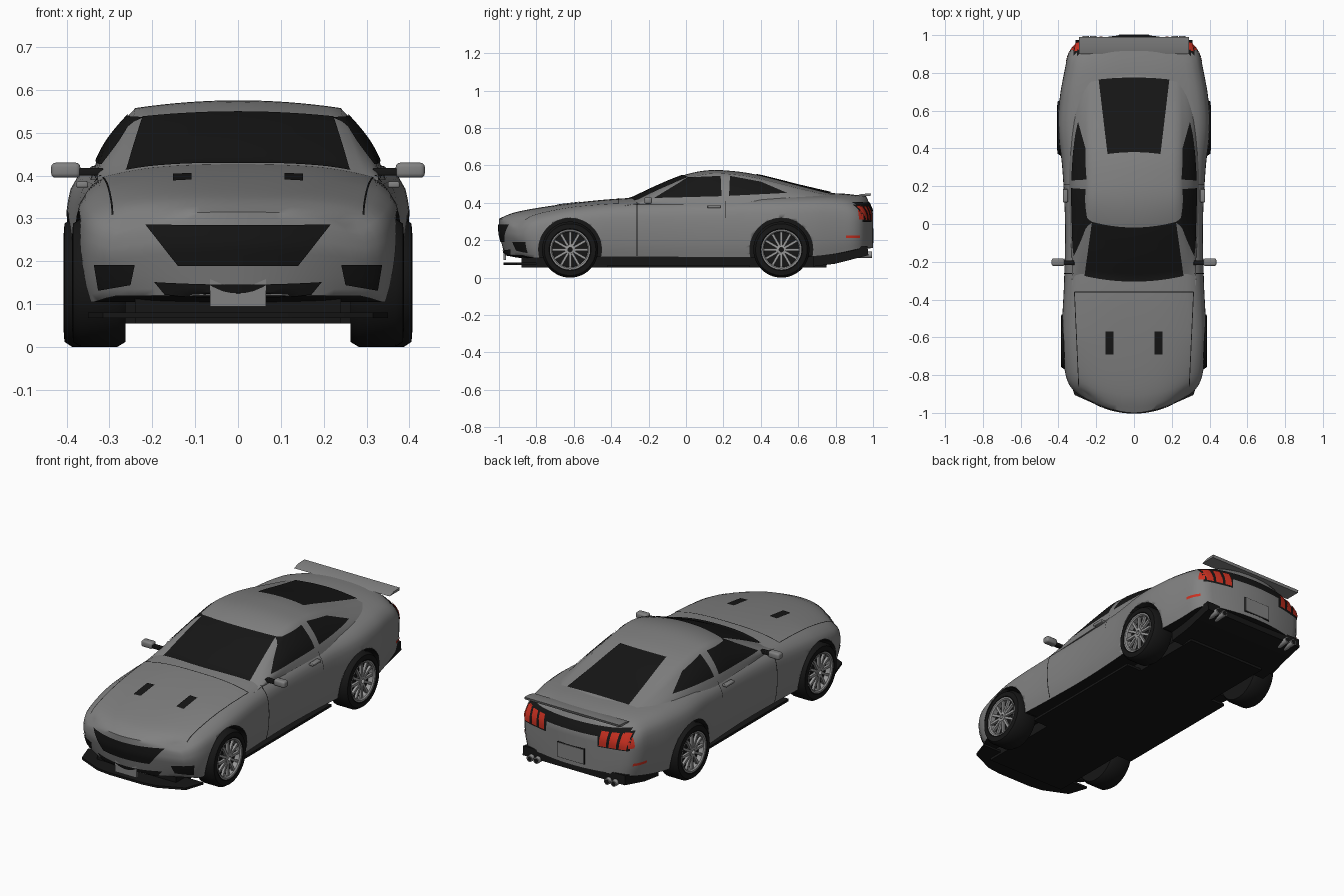
import bpy, bmesh, math
from mathutils import Vector, Matrix
from mathutils.bvhtree import BVHTree

if "Cube" in bpy.data.objects:
    bpy.data.objects.remove(bpy.data.objects["Cube"])


def material(name, *rgb):
    m = bpy.data.materials.new(name)
    m.use_nodes = True
    m.diffuse_color = (*rgb, 1)
    m.node_tree.nodes["Principled BSDF"].inputs["Base Color"].default_value = (*rgb, 1)
    return m


PAINT = material("grey paint", .22, .22, .22)
BLACK = material("black trim", .008, .008, .008)
RED = material("red lens", .6, .03, .015)
METAL = material("wheel metal", .32, .32, .32)


def finish(name, bm, mats, angle=35):
    mesh = bpy.data.meshes.new(name)
    bm.to_mesh(mesh)
    bm.free()
    ob = bpy.data.objects.new(name, mesh)
    bpy.context.collection.objects.link(ob)
    for m in mats:
        mesh.materials.append(m)
    bpy.ops.object.select_all(action='DESELECT')
    ob.select_set(True)
    bpy.context.view_layer.objects.active = ob
    bpy.ops.object.shade_smooth_by_angle(angle=math.radians(angle))
    return ob


def curve(pts, t):
    """Smooth interpolation through (position, value) pairs."""
    if t <= pts[0][0]:
        return pts[0][1]
    for i in range(len(pts) - 1):
        (a, p), (b, q) = pts[i], pts[i + 1]
        if t <= b:
            (a0, p0), (b1, q1) = pts[max(i - 1, 0)], pts[min(i + 2, len(pts) - 1)]
            h, s = b - a, (t - a) / (b - a)
            m0, m1 = (q - p0) / (b - a0) * h, (q1 - p) / (b1 - a) * h
            return (p * (2*s**3 - 3*s*s + 1) + m0 * (s**3 - 2*s*s + s)
                    + q * (3*s*s - 2*s**3) + m1 * (s**3 - s*s))
    return pts[-1][1]


trees = []


def shell(name, n, shape, mats):
    """Closed gridded box, each surface point placed by shape(u, v, w)."""
    bm, made = bmesh.new(), {}
    def vert(key):
        if key not in made:
            u, v, w = (k / m for k, m in zip(key, n))
            made[key] = bm.verts.new(shape(2*u - 1, 2*v - 1, w))
        return made[key]
    for a in range(3):
        b, c = (a + 1) % 3, (a + 2) % 3
        for end in (0, n[a]):
            for p in range(n[b]):
                for q in range(n[c]):
                    ring = []
                    for dp, dq in ((0, 0), (1, 0), (1, 1), (0, 1)):
                        key = [end] * 3
                        key[b], key[c] = p + dp, q + dq
                        ring.append(vert(tuple(key)))
                    bm.faces.new(ring)
    bmesh.ops.recalc_face_normals(bm, faces=bm.faces)
    for f in bm.faces:
        f.material_index = 1 if f.normal.z < -.7 else 0
    trees.append(BVHTree.FromBMesh(bm))
    return finish(name, bm, mats, 50)


# lower body
TOP = [(-1, .315), (-.93, .345), (-.8, .372), (-.6, .4), (-.4, .42), (-.2, .43), (.2, .44), (.6, .452), (.85, .45), (1, .435)]
BOTTOM = [(-1, .12), (-.9, .105), (-.5, .11), (.6, .11), (.8, .125), (1, .16)]
WIDTH = [(-1, .3), (-.95, .338), (-.85, .365), (-.6, .382), (-.3, .37), (0, .365), (.3, .38), (.5, .402), (.65, .395), (.85, .365), (.95, .345), (1, .31)]
SIDE = [(0, .95), (.2, .985), (.5, 1), (.75, .985), (.9, .945), (1, .85)]


def body_shape(u, v, w):
    front, back = max(0, (-v - .6) / .4), max(0, (v - .7) / .3)
    x = u * curve(WIDTH, v) * curve(SIDE, w)
    y = v + front * (.1*u*u + .05*max(0, .6 - w)) - back * (.05*u*u + .12*max(0, w - .7))
    low = curve(BOTTOM, v)
    return x, y, low + (curve(TOP, v) - .03*abs(u)**3 - low) * w


body = shell("body", (18, 64, 12), body_shape, [PAINT, BLACK])

# cabin
ROOF = [(-.36, .395), (-.3, .422), (-.15, .493), (0, .552), (.13, .575), (.28, .567), (.4, .546), (.6, .496), (.77, .456), (.88, .43)]
ROOF_W = [(-.36, .3), (-.2, .275), (0, .245), (.13, .24), (.35, .235), (.6, .235), (.88, .22)]
BELT_W = [(-.36, .32), (-.1, .335), (.3, .345), (.6, .33), (.88, .27)]


def cabin_shape(u, v, w):
    y = .26 + .62 * v
    x = u * (curve(BELT_W, y) * (1 - w) + curve(ROOF_W, y) * w + .018 * math.sin(math.pi * w))
    z = .39 + (curve(ROOF, y) - .39 - .018*u*u) * w
    return x, y + .035*u*u * min(1, max(0, (.2 - y) / .3)), z


shell("cabin", (16, 44, 8), cabin_shape, [PAINT, PAINT])

# wheel arches
WHEELS = ((-.62, .387), (.51, .407))
for y, _ in WHEELS:
    for s in (-1, 1):
        bm = bmesh.new()
        bmesh.ops.create_cone(bm, segments=48, radius1=.168, radius2=.168, depth=.3, cap_ends=True,
                              matrix=Matrix.Translation((s * .4, y, .15)) @ Matrix.Rotation(math.pi/2, 4, 'Y'))
        for f in bm.faces:
            f.material_index = 1
        cutter = finish("arch_cutter", bm, [PAINT, BLACK])
        cutter.hide_render = True
        mod = body.modifiers.new("arch", 'BOOLEAN')
        mod.object, mod.operation, mod.solver = cutter, 'DIFFERENCE', 'EXACT'
        bpy.context.view_layer.objects.active = body
        bpy.ops.object.modifier_apply(modifier="arch")
        bpy.data.objects.remove(cutter)

# panels draped on the bodywork
PROJECT = {
    "front": (lambda a, b: (a, -2, b), (0, 1, 0)), "back": (lambda a, b: (a, 2, b), (0, -1, 0)),
    "top": (lambda a, b: (a, b, 2), (0, 0, -1)),
    "left": (lambda a, b: (2, a, b), (-1, 0, 0)), "right": (lambda a, b: (-2, a, b), (1, 0, 0))}


def panel(name, mat, view, quad, n=(10, 6), bow=0, off=.004):
    place, ray = PROJECT[view]
    ray, quad = Vector(ray), [Vector(p) for p in quad]
    bm, grid = bmesh.new(), []
    for j in range(n[1] + 1):
        row, t = [], j / n[1]
        for i in range(n[0] + 1):
            s = i / n[0]
            p = quad[0].lerp(quad[1], s).lerp(quad[3].lerp(quad[2], s), t)
            start = Vector(place(p.x, p.y - bow * (1 - (2*s - 1)**2)))
            hits = [h for h in (t.ray_cast(start, ray) for t in trees) if h[0]]
            if hits:
                hit = min(hits, key=lambda h: h[3])
            else:
                hit = min((t.find_nearest(start + ray * 1.1) for t in trees), key=lambda h: h[3])
            row.append(bm.verts.new(hit[0] + hit[1] * off * .5 - ray * off * .5))
        grid.append(row)
    for r0, r1 in zip(grid, grid[1:]):
        for i in range(n[0]):
            f = bm.faces.new((r0[i], r0[i+1], r1[i+1], r1[i]))
            f.normal_update()
            if f.normal.dot(ray) > 0:
                f.normal_flip()
    finish(name, bm, [mat])


def pair(name, mat, view, quad, **kw):
    """Same panel on both sides of the car."""
    for s, label in ((1, "left"), (-1, "right")):
        if view == "side":
            panel(f"{label}_{name}", mat, label, quad, **kw)
        else:
            panel(f"{label}_{name}", mat, view, [(s * a, b) for a, b in quad], **kw)


def rect(a0, b0, a1, b1):
    return [(a0, b0), (a1, b0), (a1, b1), (a0, b1)]


panel("windscreen", BLACK, "top", [(-.262, -.275), (.262, -.275), (.222, .012), (-.222, .012)], n=(20, 14), bow=.03)
panel("rear_window", BLACK, "top", [(-.14, .37), (.14, .37), (.187, .765), (-.187, .765)], n=(12, 16), bow=-.01)
pair("front_window", BLACK, "side", [(-.17, .425), (.19, .435), (.185, .543), (.01, .535)], n=(16, 10))
pair("rear_quarter_window", BLACK, "side", [(.23, .437), (.54, .452), (.4, .512), (.235, .543)], n=(14, 8))
pair("bonnet_vent", BLACK, "top", rect(.108, -.69, .152, -.57))
panel("bonnet_rear_seam", BLACK, "top", rect(-.315, -.362, .315, -.357), n=(24, 1), off=.003)
pair("bonnet_side_seam", BLACK, "top", [(.29, -.86), (.294, -.86), (.317, -.36), (.313, -.36)], n=(1, 24), off=.003)
pair("door_seam", BLACK, "side", rect(-.264, .115, -.259, .4), n=(1, 14), off=.003)
pair("rear_door_seam", BLACK, "side", rect(.21, .32, .213, .41), n=(1, 8), off=.003)
pair("side_marker", RED, "side", rect(.855, .212, .93, .226), n=(6, 1))
panel("grille", BLACK, "front", [(-.14, .19), (.14, .19), (.215, .285), (-.215, .285)], n=(20, 8))
panel("lower_intake", BLACK, "front", [(-.17, .122), (.17, .122), (.195, .152), (-.195, .152)], n=(20, 3), bow=.006)
pair("corner_vent", BLACK, "front", [(.25, .145), (.325, .132), (.335, .192), (.24, .192)])
panel("rear_strip", BLACK, "back", rect(-.3, .352, .3, .402), n=(24, 5))
pair("tail_lamp_surround", BLACK, "back", rect(.155, .298, .318, .39), n=(12, 6))
for i in range(3):
    x = .165 + i * .052
    pair(f"tail_lamp_{i + 1}", RED, "back", [(x, .305), (x + .038, .305), (x + .044, .382), (x + .006, .382)], off=.009)
pair("tail_lamp_return", RED, "side", [(.925, .31), (.95, .31), (.94, .385), (.915, .385)])


# solid fittings
def block(name, mat, lo, hi, bevel=0):
    bm = bmesh.new()
    lo, hi = Vector(lo), Vector(hi)
    bmesh.ops.create_cube(bm, size=1, matrix=Matrix.Translation((lo + hi) / 2) @ Matrix.Diagonal((*(hi - lo), 1)))
    if bevel:
        bmesh.ops.bevel(bm, geom=bm.edges[:], offset=bevel, segments=3, affect='EDGES', profile=.5)
    return finish(name, bm, [mat])


def slab(name, mat, pts, vector):
    bm = bmesh.new()
    face = bm.faces.new([bm.verts.new(p) for p in pts])
    new = bmesh.ops.extrude_face_region(bm, geom=[face])["geom"]
    bmesh.ops.translate(bm, vec=vector, verts=[v for v in new if isinstance(v, bmesh.types.BMVert)])
    bmesh.ops.recalc_face_normals(bm, faces=bm.faces)
    finish(name, bm, [mat])


block("floor", BLACK, (-.33, -.42, .055), (.33, .34, .068))
block("chassis", BLACK, (-.24, -.88, .055), (.24, .75, .115))
half = [(.1, -.975), (.18, -.965), (.315, -.905), (.35, -.8)]
slab("front_splitter", BLACK, [(x, y, .068) for x, y in half] + [(-x, y, .068) for x, y in reversed(half)], (0, 0, .012))
slab("diffuser", BLACK, [(-.31, .68, .06), (-.31, .8, .075), (-.31, .975, .12), (-.31, .97, .17), (-.31, .68, .13)], (.62, 0, 0))
block("front_plate", PAINT, (-.065, -.975, .095), (.065, -.962, .16))
block("rear_plate_frame", BLACK, (-.083, .98, .182), (.083, 1, .268))
block("rear_plate", PAINT, (-.079, .98, .186), (.079, 1.003, .264))
slab("spoiler", PAINT, [(-.29, .9, .436), (-.29, .985, .436), (-.29, .99, .45), (-.29, .94, .448)], (.58, 0, 0))


def lathe(name, mat, profile, origin, side, steps=48):
    """Spin a (radius, depth) profile about the x axis."""
    bm = bmesh.new()
    vs = [bm.verts.new((d * side, 0, r)) for r, d in profile]
    es = [bm.edges.new(e) for e in zip(vs, vs[1:])]
    bmesh.ops.spin(bm, geom=vs + es, axis=(1, 0, 0), cent=(0, 0, 0), angle=2*math.pi, steps=steps)
    bmesh.ops.remove_doubles(bm, verts=bm.verts, dist=1e-5)
    bmesh.ops.recalc_face_normals(bm, faces=bm.faces)
    bmesh.ops.translate(bm, vec=origin, verts=bm.verts)
    finish(name, bm, [mat])


for s, label in ((1, "left"), (-1, "right")):
    # door handles, mirrors and exhausts
    xs = lambda a, b: (min(s*a, s*b), max(s*a, s*b))
    for name, mat, a, b, y0, y1, z0, z1, r in (
            ("mirror", PAINT, .368, .436, -.222, -.182, .395, .43, .01),
            ("mirror_stalk", BLACK, .315, .372, -.218, -.192, .4, .418, .004),
            ("door_handle", PAINT, .35, .377, .115, .185, .372, .386, .004)):
        x0, x1 = xs(a, b)
        block(f"{label}_{name}", mat, (x0, y0, z0), (x1, y1, z1), r)
    for i, x in enumerate((.215, .255)):
        bm = bmesh.new()
        bmesh.ops.create_cone(bm, segments=20, radius1=.017, radius2=.017, depth=.1, cap_ends=True,
                              matrix=Matrix.Translation((s * x, .945, .122)) @ Matrix.Rotation(math.pi/2, 4, 'X'))
        end = [f for f in bm.faces if f.normal.y > .9]
        bmesh.ops.inset_region(bm, faces=end, thickness=.004)
        for f in end:
            f.material_index = 1
        finish(f"{label}_exhaust_{i + 1}", bm, [METAL, BLACK])
    # wheels
    for (y, x), row in zip(WHEELS, ("front", "rear")):
        tag, at = f"{row}_{label}", Vector((s * x, y, .15))
        lathe(tag + "_tyre", BLACK, [(.1, -.012), (.112, 0), (.138, -.002), (.15, -.02), (.15, -.105), (.138, -.125), (.1, -.125), (0, -.12)], at, s)
        lathe(tag + "_brake_disc", BLACK, [(0, -.035), (.1, -.035)], at, s)
        lathe(tag + "_rim", METAL, [(.094, -.035), (.094, -.008), (.1, -.002), (.108, -.001)], at, s)
        lathe(tag + "_hub", METAL, [(.026, -.03), (.024, -.006), (.012, -.004), (.012, -.008)], at, s, 24)
        bm = bmesh.new()
        for k in range(12):
            turn = Matrix.Rotation(k * math.pi / 6, 4, 'X')
            bmesh.ops.create_cube(bm, size=1, matrix=Matrix.Translation(at) @ turn
                                  @ Matrix.Translation((-s * .016, 0, .057)) @ Matrix.Diagonal((.014, .013, .08, 1)))
        finish(tag + "_spokes", bm, [METAL])
